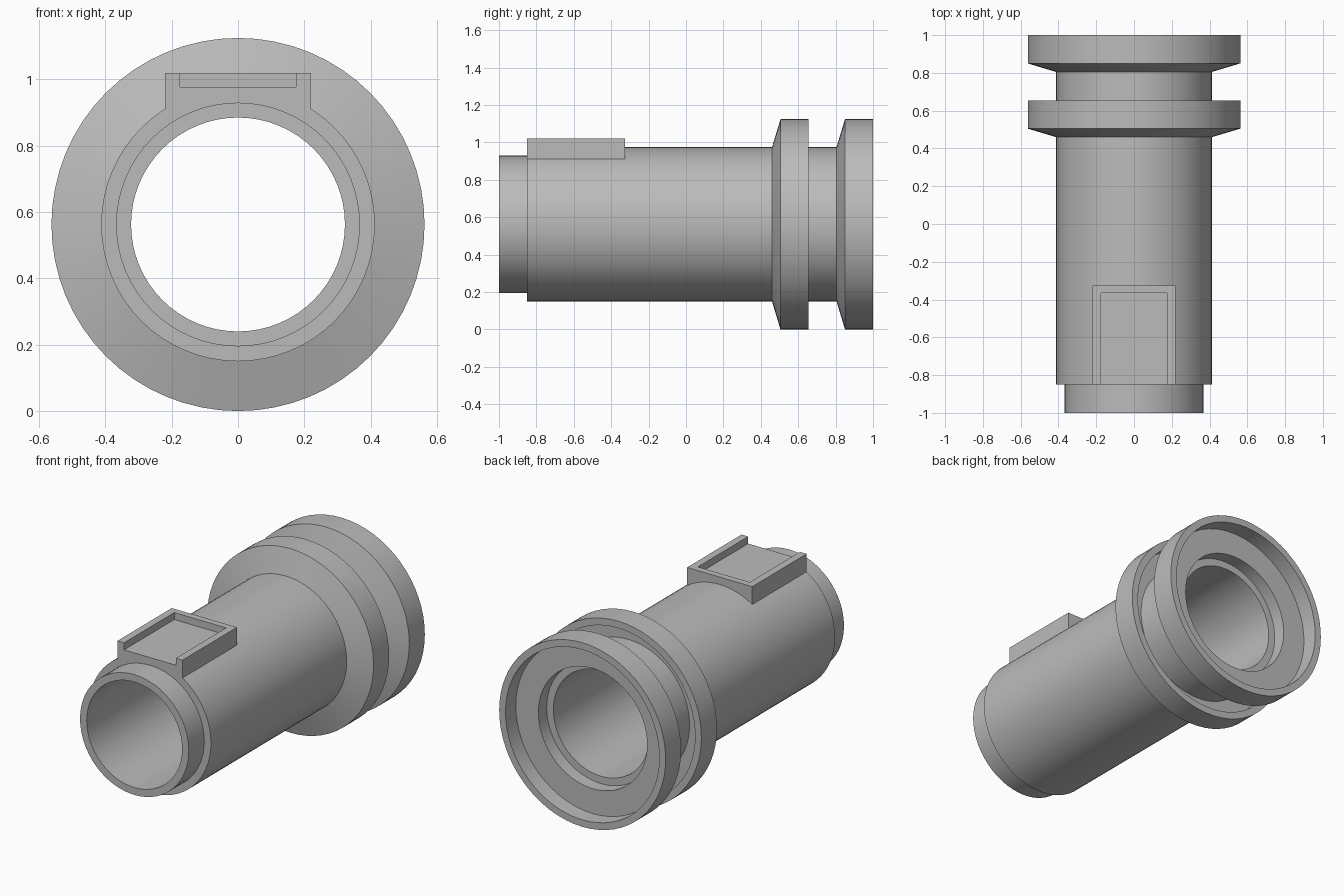
import bpy, bmesh, math
from mathutils import Matrix, Vector

cube = bpy.data.objects.get("Cube")
if cube:
    bpy.data.objects.remove(cube)

R_FLANGE, R_BODY, R_SPIGOT, R_BORE = 0.5625, 0.4125, 0.3675, 0.3225
R_CUP = 0.52          # inside of the flange rims
CUP_DEPTH = 0.10
AXIS_Z = R_FLANGE
SIDES = 64

grey = bpy.data.materials.new("plain grey")
grey.use_nodes = True
grey.diffuse_color = (0.5, 0.5, 0.5, 1)
grey.node_tree.nodes["Principled BSDF"].inputs["Base Color"].default_value = grey.diffuse_color


def finish(name, bm):
    bmesh.ops.recalc_face_normals(bm, faces=bm.faces)
    mesh = bpy.data.meshes.new(name)
    bm.to_mesh(mesh)
    bm.free()
    mesh.materials.append(grey)
    obj = bpy.data.objects.new(name, mesh)
    bpy.context.collection.objects.link(obj)
    return obj


def lathe(name, profile):
    """Turn a closed (radius, y) outline around the tube axis."""
    bm = bmesh.new()
    verts = [bm.verts.new((r, y, AXIS_Z)) for r, y in profile]
    edges = [bm.edges.new((a, b)) for a, b in zip(verts, verts[1:] + verts[:1])]
    bmesh.ops.spin(bm, geom=verts + edges, cent=(0, 0, AXIS_Z), axis=(0, 1, 0),
                   angle=math.tau, steps=SIDES, use_merge=True)
    bmesh.ops.remove_doubles(bm, verts=bm.verts, dist=1e-5)
    obj = finish(name, bm)
    bpy.ops.object.select_all(action='DESELECT')
    obj.select_set(True)
    bpy.context.view_layer.objects.active = obj
    bpy.ops.object.shade_smooth_by_angle(angle=math.radians(20))
    return obj


def flange(front, inner):
    """Cone, rim and hollow back of one flange, ending at radius inner."""
    back = front + 0.195
    return [(R_BODY, front), (R_FLANGE, front + 0.045), (R_FLANGE, back),
            (R_CUP, back), (R_CUP, back - CUP_DEPTH), (inner, back - CUP_DEPTH)]


# Tube with spigot, collar flange, end flange and stepped socket
lathe("tube_body",
      [(R_BORE, -1), (R_SPIGOT, -1), (R_SPIGOT, -0.85), (R_BODY, -0.85)]
      + flange(0.46, R_BODY)
      + flange(0.805, R_SPIGOT)
      + [(R_SPIGOT, 0.82), (R_BORE, 0.82)])

# Saddle tray: channel open at the front
W, IN, LOW, FLOOR, TOP = 0.22, 0.175, 0.90, 0.977, 1.02
FRONT, WALL, REAR = -0.85, -0.365, -0.325
half = [(IN, FLOOR), (IN, TOP), (W, TOP), (W, LOW)]
outline = half + [(-x, z) for x, z in reversed(half)]
bm = bmesh.new()
face = bm.faces.new([bm.verts.new((x, FRONT, z)) for x, z in outline])
ext = bmesh.ops.extrude_face_region(bm, geom=[face], use_keep_orig=True)
bmesh.ops.translate(bm, vec=(0, WALL - FRONT, 0),
                    verts=[v for v in ext["geom"] if isinstance(v, bmesh.types.BMVert)])
finish("saddle_tray", bm)

# Rear wall of the tray
bm = bmesh.new()
size = Vector((2 * W, REAR - WALL, TOP - LOW))
mid = Vector((0, (REAR + WALL) / 2, (TOP + LOW) / 2))
bmesh.ops.create_cube(bm, size=1, matrix=Matrix.Translation(mid) @ Matrix.Diagonal((*size, 1)))
finish("saddle_rear_wall", bm)
